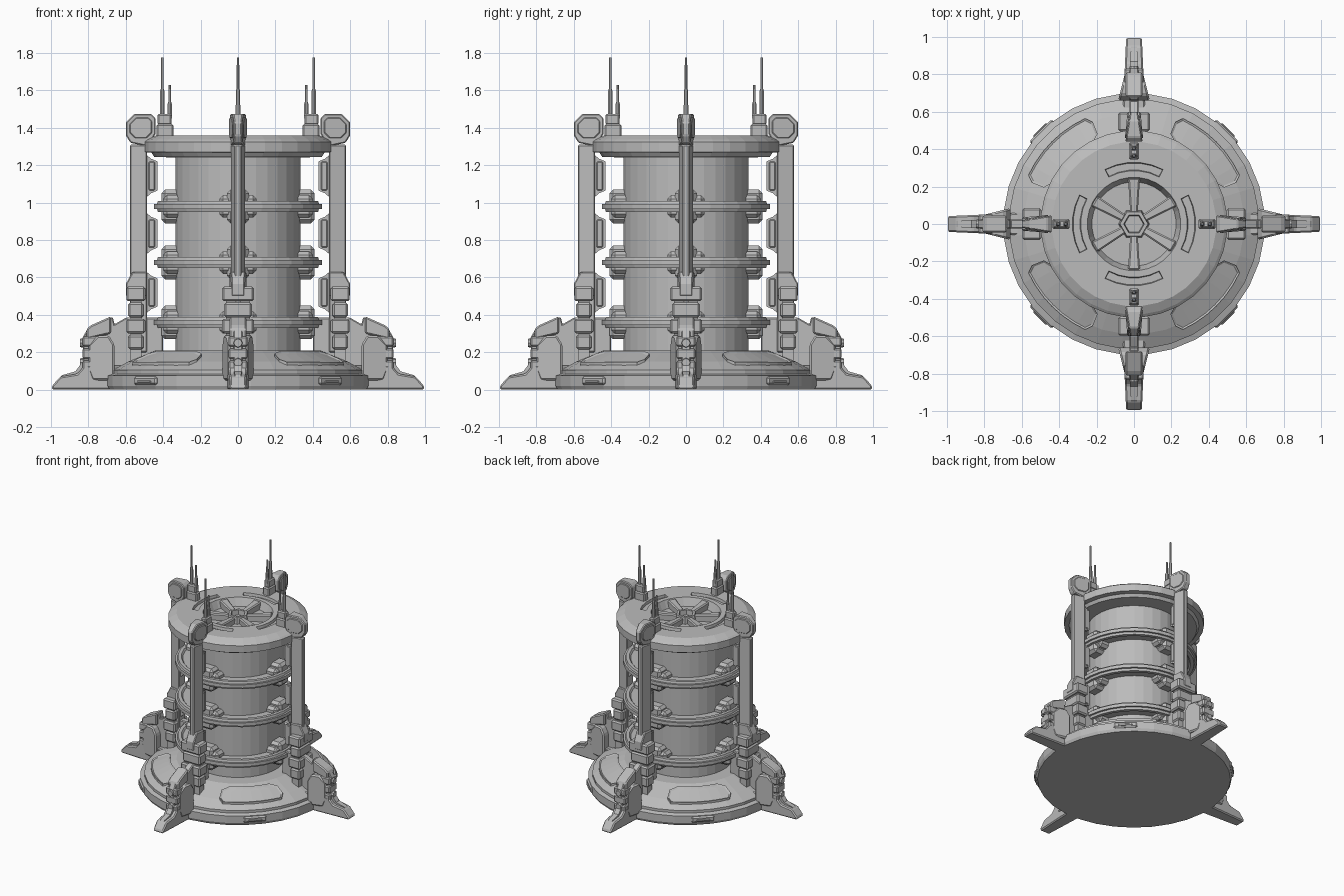
import bpy, bmesh
from math import pi, sin, cos, radians

cube = bpy.data.objects.get("Cube")
if cube:
    bpy.data.objects.remove(cube, do_unlink=True)

GREY = (0.5, 0.5, 0.5, 1)
mat = bpy.data.materials.new("plain_grey")
mat.use_nodes = True
mat.diffuse_color = GREY
mat.node_tree.nodes["Principled BSDF"].inputs["Base Color"].default_value = GREY
SEG = 32


def finish(name, bm, turn=0):
    bmesh.ops.remove_doubles(bm, verts=bm.verts, dist=1e-5)
    bmesh.ops.recalc_face_normals(bm, faces=bm.faces)
    mesh = bpy.data.meshes.new(name)
    bm.to_mesh(mesh)
    bm.free()
    mesh.materials.append(mat)
    ob = bpy.data.objects.new(name, mesh)
    ob.rotation_euler.z = turn
    bpy.context.collection.objects.link(ob)
    return ob


def around(ob, count=4):
    """Repeat an object evenly about the vertical axis."""
    for i in range(1, count):
        twin = ob.copy()
        twin.name = f"{ob.name}_{i + 1}"
        twin.rotation_euler.z += 2 * pi * i / count
        bpy.context.collection.objects.link(twin)


def lathe_mesh(profile, seg=SEG, offset=0.5, closed=False):
    bm = bmesh.new()
    rows = [[bm.verts.new((r * cos(a), r * sin(a), z)) for r, z in profile]
            for a in (2 * pi * (i + offset) / seg for i in range(seg))]
    n = len(profile)
    for i in range(seg):
        a, b = rows[i], rows[(i + 1) % seg]
        for j in range(n if closed else n - 1):
            k = (j + 1) % n
            bm.faces.new((a[j], b[j], b[k], a[k]))
    bmesh.ops.remove_doubles(bm, verts=bm.verts, dist=1e-5)
    bmesh.ops.recalc_face_normals(bm, faces=bm.faces)
    return bm


def lathe(name, profile, **kw):
    return finish(name, lathe_mesh(profile, **kw))


def prism(name, pts, w_in, w_out=None, bevel=0, turn=0):
    """Side outline in (radius, height), thickness tapering outwards."""
    w_out = w_in if w_out is None else w_out
    lo, hi = min(p[0] for p in pts), max(p[0] for p in pts)
    bm = bmesh.new()
    sides = []
    for s in (-1, 1):
        sides.append([bm.verts.new((r, s * (w_in + (w_out - w_in) * (r - lo) / (hi - lo)), z))
                      for r, z in pts])
        bm.faces.new(sides[-1])
    for i in range(len(pts)):
        k = (i + 1) % len(pts)
        bm.faces.new((sides[0][i], sides[0][k], sides[1][k], sides[1][i]))
    ob = finish(name, bm, turn)
    if bevel:
        mod = ob.modifiers.new("chamfer", "BEVEL")
        mod.width, mod.segments = bevel, 1
    return ob


def block(name, r0, r1, z0, z1, w, bevel=0.008, turn=0):
    return prism(name, [(r0, z0), (r1, z0), (r1, z1), (r0, z1)], w, bevel=bevel, turn=turn)


def arc_pad(name, inner, outer, half_angle, lift, turn, steps=6):
    """Raised curved panel with a sunken middle, lying on a slope."""
    bm = bmesh.new()
    (r0, z0), (r1, z1) = inner, outer
    cut = 0.25
    ring = []
    for r, z, k in ((r0, z0, 1 - cut), (r0 + (r1 - r0) * cut, z0 + (z1 - z0) * cut, 1),
                    (r1 - (r1 - r0) * cut, z1 - (z1 - z0) * cut, 1), (r1, z1, 1 - cut / 2)):
        ring.append([bm.verts.new((r * cos(a), r * sin(a), z + lift)) for a in
                     (half_angle * k * (2 * i / steps - 1) for i in range(steps + 1))])
    faces = [bm.faces.new((ring[j][i], ring[j + 1][i], ring[j + 1][i + 1], ring[j][i + 1]))
             for j in range(3) for i in range(steps)]
    bmesh.ops.recalc_face_normals(bm, faces=faces)
    base = bmesh.ops.extrude_face_region(bm, geom=faces, use_keep_orig=True)
    for v in (g for g in base["geom"] if isinstance(g, bmesh.types.BMVert)):
        v.co.z -= lift + 0.015
    bmesh.ops.recalc_face_normals(bm, faces=bm.faces)
    bmesh.ops.inset_region(bm, faces=faces, thickness=0.012)
    bmesh.ops.translate(bm, verts=list({v for f in faces for v in f.verts}), vec=(0, 0, -0.008))
    return finish(name, bm, turn)


# Round base, column and ring collars
lathe("base", [(0, 0), (0.69, 0), (0.70, 0.02), (0.70, 0.075), (0.67, 0.085), (0.67, 0.105),
               (0.59, 0.15), (0.44, 0.21), (0, 0.21)])
lathe("column", [(0, 0.2), (0.335, 0.2), (0.335, 1.27), (0, 1.27)])
for z in (0.36, 0.68, 0.98):
    lathe("collar", [(0.33, z - 0.018), (0.395, z - 0.018), (0.405, z - 0.03), (0.43, z - 0.03),
                     (0.435, z - 0.013), (0.45, z - 0.013), (0.45, z + 0.013), (0.435, z + 0.013),
                     (0.43, z + 0.03), (0.405, z + 0.03), (0.395, z + 0.018), (0.33, z + 0.018)],
          closed=True)
    # Clamps holding each collar beside the arms
    around(block("clamp_wide", 0.3, 0.40, z - 0.06, z + 0.06, 0.1, 0.02))
    around(block("clamp_tall", 0.3, 0.41, z - 0.09, z + 0.09, 0.06, 0.02))

# Cap with a central well and four curved slots
bm = lathe_mesh([(0, 1.23), (0.45, 1.245), (0.465, 1.267), (0.5, 1.27), (0.5, 1.325), (0.485, 1.337),
                 (0.44, 1.36), (0.33, 1.36), (0.285, 1.36), (0.25, 1.36), (0.225, 1.30), (0, 1.30)])
slots = []
for f in bm.faces:
    c = f.calc_center_median()
    r = c.xy.length
    if 0.285 < r < 0.33 and c.z > 1.35 and max(abs(c.x), abs(c.y)) > r * cos(radians(27)):
        slots.append(f)
bmesh.ops.inset_region(bm, faces=slots, thickness=0.004)
bmesh.ops.translate(bm, verts=list({v for f in slots for v in f.verts}), vec=(0, 0, -0.02))
finish("cap", bm)

# Hub and spokes inside the well
lathe("hub", [(0, 1.29), (0.085, 1.29), (0.075, 1.352), (0.055, 1.352), (0.05, 1.315), (0, 1.315)],
      seg=6, offset=0)
around(prism("spoke", [(0.06, 1.29), (0.245, 1.29), (0.245, 1.357), (0.06, 1.342)],
             0.02, 0.032, 0.008, turn=pi / 6), 6)

# Panels and vents between the arms
around(arc_pad("base_panel", (0.485, 0.192), (0.622, 0.132), radians(23), 0.016, pi / 4))
around(block("vent_frame", 0.66, 0.708, 0.025, 0.07, 0.085, 0.01, pi / 4))
around(block("vent_slat", 0.68, 0.715, 0.035, 0.05, 0.05, 0.004, pi / 4))

# Arm: pillar, head and inner plates
around(prism("arm_pillar", [(0.487, 0.2), (0.577, 0.2), (0.577, 1.31), (0.487, 1.31)],
             0.04, 0.018, 0.006))
around(prism("arm_head", [(0.48, 1.30), (0.575, 1.32), (0.6, 1.36), (0.6, 1.43), (0.555, 1.475),
                          (0.465, 1.475), (0.44, 1.45), (0.44, 1.37)], 0.046, 0.02, 0.006))
around(prism("head_cheek", [(0.49, 1.345), (0.55, 1.345), (0.58, 1.375), (0.58, 1.42),
                            (0.545, 1.455), (0.48, 1.455), (0.46, 1.435), (0.46, 1.375)],
             0.05, 0.028, 0.004))
for z0, z1 in ((0.43, 0.61), (0.745, 0.925), (1.05, 1.235)):
    around(prism("arm_plate", [(0.5, z0 - 0.03), (0.5, z1 + 0.03), (0.465, z1), (0.43, z1 - 0.015),
                               (0.43, z0 + 0.015), (0.465, z0)], 0.02))
    around(block("arm_plate_trim", 0.445, 0.478, z0 + 0.015, z1 - 0.015, 0.026, 0.005))

# Stacked armour around the arm foot
around(prism("arm_collar", [(0.487, 0.5), (0.6, 0.5), (0.6, 0.565), (0.565, 0.63), (0.487, 0.63)],
             0.045, 0.035, 0.006))
for i in range(4):
    z = 0.215 + i * 0.086
    out = 0.01 * (i % 2)
    around(block("armour_block", 0.505 - out, 0.587 + out, z, z + 0.078, 0.075 + out, 0.01))
around(block("armour_core", 0.515, 0.575, 0.15, 0.545, 0.065, 0))

# Buttress fin, its side blocks and the foot
around(prism("buttress_fin", [(0.4, 0.05), (0.83, 0.05), (0.83, 0.28), (0.80, 0.335), (0.67, 0.39),
                              (0.66, 0.35), (0.6, 0.385), (0.4, 0.385)], 0.025, bevel=0.006))
around(prism("fin_cap", [(0.68, 0.3), (0.81, 0.27), (0.81, 0.325), (0.785, 0.345), (0.68, 0.392)],
             0.045, bevel=0.008))
around(prism("fin_shroud", [(0.66, 0.05), (0.78, 0.05), (0.80, 0.1), (0.80, 0.24), (0.75, 0.29),
                            (0.69, 0.29), (0.66, 0.24)], 0.085, 0.05, 0.01))
for z in (0.1, 0.165, 0.23):
    around(block("fin_block", 0.75, 0.832, z, z + 0.055, 0.05, 0.008))
around(prism("foot", [(0.6, 0), (0.995, 0), (0.995, 0.02), (0.95, 0.07), (0.86, 0.085), (0.82, 0.13),
                      (0.6, 0.13)], 0.06, 0.042, 0.008))
around(prism("foot_ridge", [(0.78, 0.05), (0.965, 0.05), (0.94, 0.078), (0.87, 0.098), (0.83, 0.15),
                            (0.78, 0.15)], 0.025, 0.015))
for z in (0.145, 0.25):
    bm = bmesh.new()
    bmesh.ops.create_cone(bm, cap_ends=True, segments=8, radius1=0.028, radius2=0.022, depth=0.03)
    for v in bm.verts:
        v.co = (v.co.z + 0.83, v.co.x, v.co.y + z)
    around(finish("fin_bolt", bm))

# Paired antennas on the cap
around(block("antenna_base", 0.345, 0.435, 1.35, 1.42, 0.028))
around(block("antenna_socket", 0.355, 0.43, 1.415, 1.475, 0.022))
for r, mid, top in ((0.405, 1.6, 1.775), (0.365, 1.53, 1.63)):
    bm = lathe_mesh([(0, 1.45), (0.014, 1.45), (0.012, mid), (0.008, mid + 0.01), (0.007, top), (0, top)],
                    seg=8)
    bmesh.ops.translate(bm, verts=bm.verts, vec=(r, 0, 0))
    around(finish("antenna", bm))
